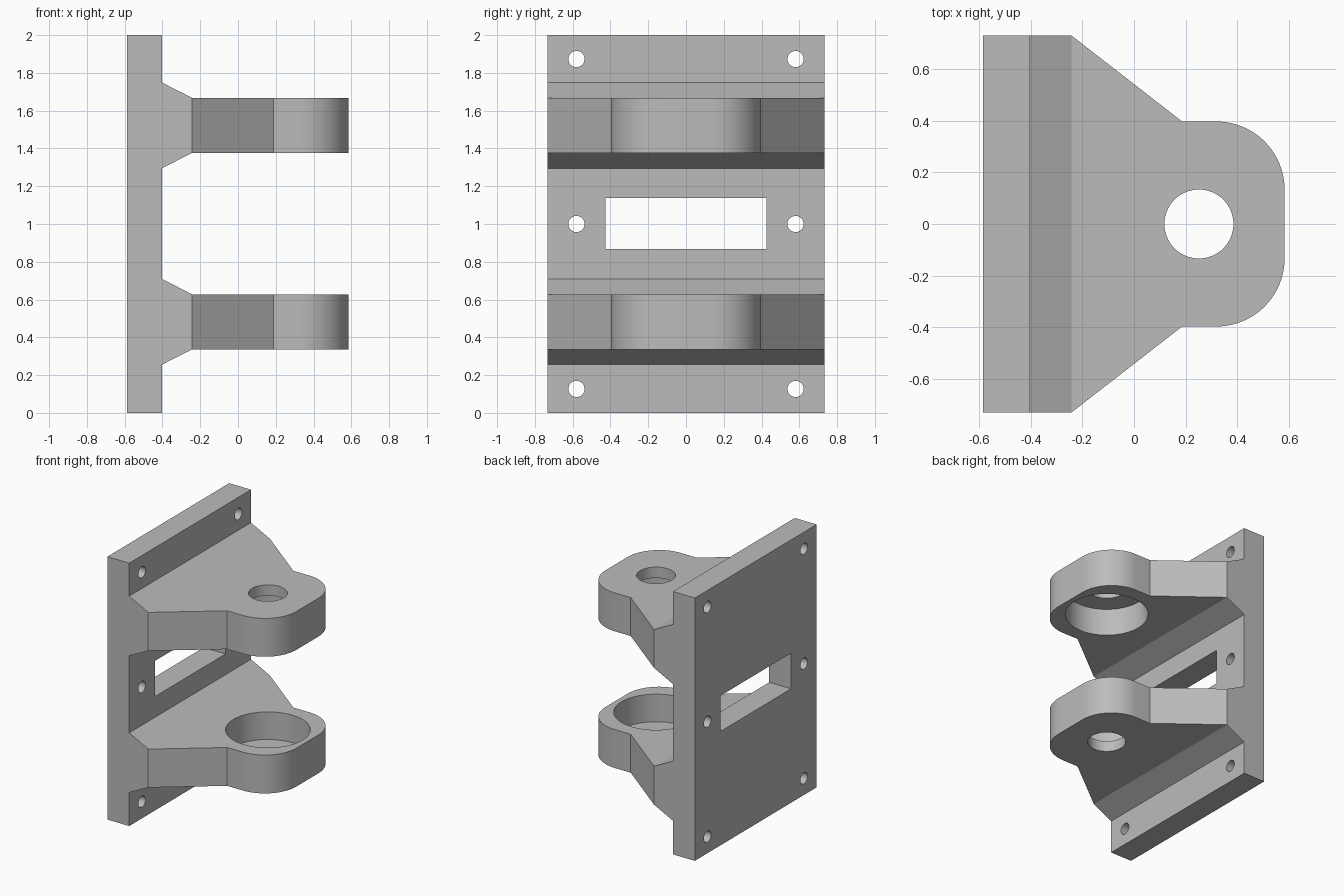
import bpy
from math import sin, cos, pi, radians
from mathutils import Vector

if "Cube" in bpy.data.objects:
    bpy.data.objects.remove(bpy.data.objects["Cube"], do_unlink=True)

grey = bpy.data.materials.new("plain grey")
grey.use_nodes = True
colour = (0.5, 0.5, 0.5, 1)
grey.diffuse_color = colour
grey.node_tree.nodes["Principled BSDF"].inputs["Base Color"].default_value = colour


def prism(name, points, offset):
    """Extrude a closed 3D outline along an offset vector."""
    n = len(points)
    verts = [Vector(p) for p in points]
    verts += [v + Vector(offset) for v in verts]
    faces = [list(range(n))[::-1], list(range(n, 2 * n))]
    faces += [(i, (i + 1) % n, (i + 1) % n + n, i + n) for i in range(n)]
    mesh = bpy.data.meshes.new(name)
    mesh.from_pydata(verts, [], faces)
    mesh.materials.append(grey)
    obj = bpy.data.objects.new(name, mesh)
    bpy.context.collection.objects.link(obj)
    # make normals face outward
    import bmesh
    bm = bmesh.new()
    bm.from_mesh(mesh)
    bmesh.ops.recalc_face_normals(bm, faces=bm.faces)
    bm.to_mesh(mesh)
    bm.free()
    return obj


def box(name, lo, hi):
    pts = [(lo[0], lo[1], lo[2]), (hi[0], lo[1], lo[2]),
           (hi[0], hi[1], lo[2]), (lo[0], hi[1], lo[2])]
    return prism(name, pts, (0, 0, hi[2] - lo[2]))


def ring(r, n=64):
    return [(r * cos(2 * pi * i / n), r * sin(2 * pi * i / n)) for i in range(n)]


def combine(obj, tool, operation="DIFFERENCE"):
    """Apply a boolean and discard the tool."""
    tool.hide_render = True
    mod = obj.modifiers.new("cut", "BOOLEAN")
    mod.operation, mod.object, mod.solver = operation, tool, "EXACT"
    activate(obj)
    bpy.ops.object.modifier_apply(modifier=mod.name)
    bpy.data.objects.remove(tool, do_unlink=True)


def activate(obj):
    bpy.ops.object.select_all(action="DESELECT")
    bpy.context.view_layer.objects.active = obj
    obj.select_set(True)


BACK, FACE, HALF = -0.587, -0.403, 0.732

# Mounting plate with a central slot and six screw holes
plate = box("mounting_plate", (BACK, -HALF, 0), (FACE, HALF, 2))
combine(plate, box("slot_cutter", (-1, -0.425, 0.867), (0, 0.425, 1.138)))
for y in (-0.58, 0.58):
    for z in (0.127, 1.0, 1.873):
        pts = [(-1, y + a, z + b) for a, b in ring(0.043, 32)]
        combine(plate, prism("screw_cutter", pts, (1, 0, 0)))

# Plan outline of an arm: wide root, tapered sides, rounded nose
radius, cx, cy = 0.265, 0.32, 0.133
side = [(FACE, HALF), (-0.243, HALF), (0.187, 0.398)]
side += [(cx + radius * sin(t), cy + radius * cos(t))
         for t in [radians(90) * i / 20 for i in range(21)]]
outline = side + [(x, -y) for x, y in reversed(side)]


def arm(name, mid, inward):
    """Flared arm; the bearing seat opens on the inward side (+1 up, -1 down)."""
    half, root = 0.146, 0.227
    body = prism(name, [(x, y, mid - 0.4) for x, y in outline], (0, 0, 0.8))
    upper = [(FACE, root), (-0.243, half), (0.8, half)]
    profile = upper + [(x, -z) for x, z in reversed(upper)]
    flare = prism("flare", [(x, -1, mid + z) for x, z in profile], (0, 2, 0))
    combine(body, flare, "INTERSECT")
    # Pin hole right through, then the wide seat leaving a thin floor
    pin = [(0.252 + a, b, mid - 0.5) for a, b in ring(0.134)]
    combine(body, prism("pin_cutter", pin, (0, 0, 1)))
    floor = mid - inward * (half - 0.082)
    seat = [(0.252 + a, b, floor) for a, b in ring(0.292)]
    combine(body, prism("seat_cutter", seat, (0, 0, inward * 0.5)))
    return body


parts = [plate, arm("lower_arm", 0.482, 1), arm("upper_arm", 1.522, -1)]

for part in parts:
    activate(part)
    bpy.ops.object.shade_smooth_by_angle(angle=radians(25))
